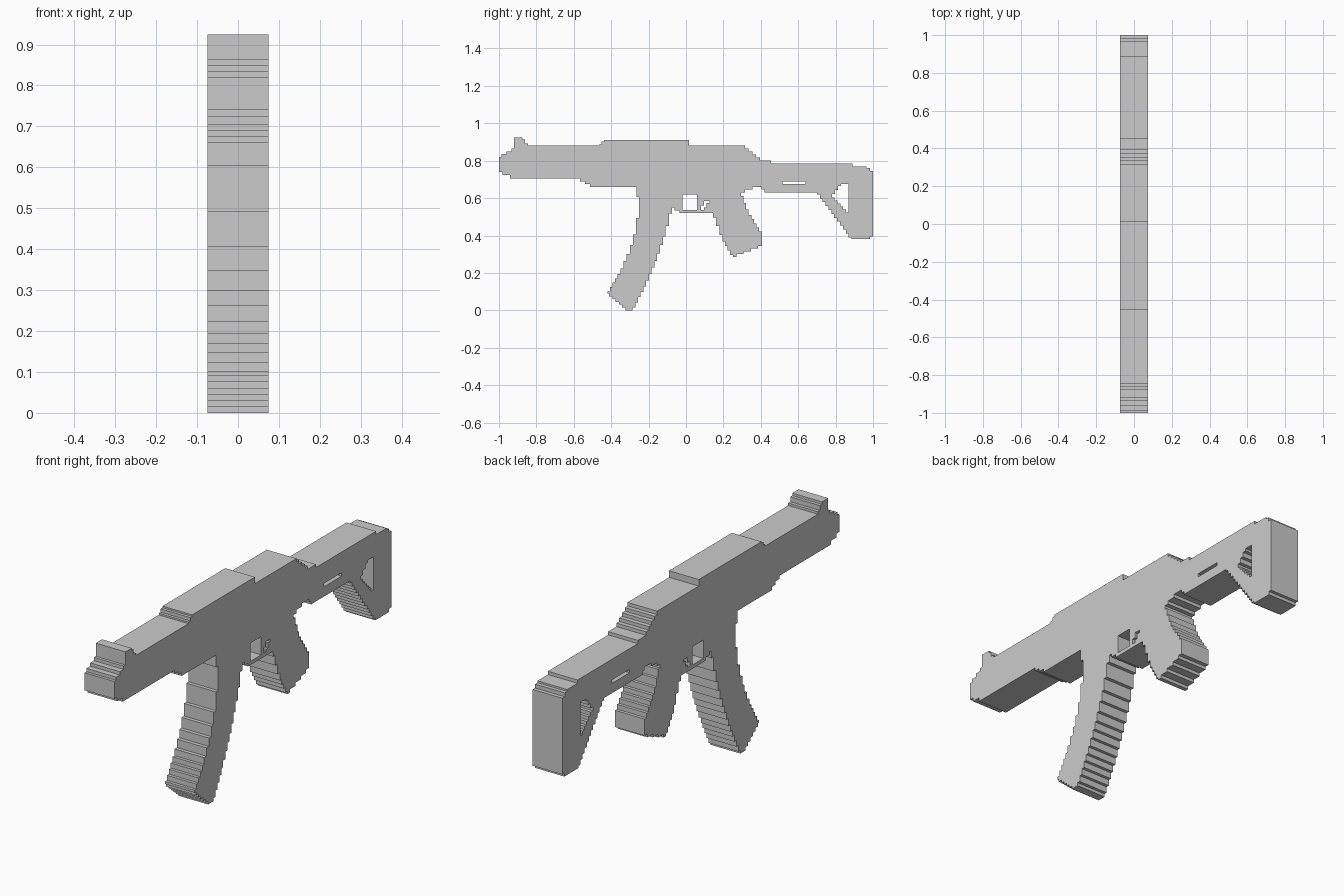
import bpy, bmesh

if "Cube" in bpy.data.objects:
    bpy.data.objects.remove(bpy.data.objects["Cube"])

HALF = 0.075     # half thickness
STEP = 0.0152    # height of one stair step


def pairs(loop):
    return list(zip(loop, loop[1:] + loop[:1]))


def rect(y0, z0, y1, z1):
    return [(y0, z0), (y1, z0), (y1, z1), (y0, z1)]


def bend(a, c, b, n=4):
    """Points of a quadratic curve from a to b, pulled towards c."""
    ts = [i / n for i in range(n + 1)]
    return [tuple((1 - t) ** 2 * a[k] + 2 * t * (1 - t) * c[k] + t * t * b[k]
                  for k in range(2)) for t in ts]


def stepped(points):
    """Closed (y, z) outline with every slope turned into square stairs."""
    out = []
    for a, b in pairs(points):
        out.append(a)
        d = (b[0] - a[0], b[1] - a[1])
        if min(abs(d[0]), abs(d[1])) < 1e-6:
            continue
        major = 0 if abs(d[0]) > abs(d[1]) else 1
        minor = 1 - major
        n = max(1, round(abs(d[minor]) / STEP))
        for i in range(n):
            for k in (i, i + 1):
                p = [0, 0]
                p[major] = a[major] + d[major] * (i + 0.5) / n
                p[minor] = a[minor] + d[minor] * k / n
                out.append(tuple(p))
    return out


def slab(name, outline, *holes):
    """Extrude a stepped outline with holes across x, open at the joints."""
    bm = bmesh.new()
    rims = ([], [])
    for loop in map(stepped, (outline, *holes)):
        sides = [[bm.verts.new((x, y, z)) for y, z in loop] for x in (-HALF, HALF)]
        for side, rim in zip(sides, rims):
            rim += [bm.edges.new(e) for e in pairs(side)]
        left, right = map(pairs, sides)
        for edge, (a, b), (c, d) in zip(pairs(loop), left, right):
            if frozenset(edge) not in joints:
                bm.faces.new((a, b, d, c))
    for rim, nx in zip(rims, (-1, 1)):
        bmesh.ops.triangle_fill(bm, edges=rim, use_beauty=True, normal=(nx, 0, 0))
    bmesh.ops.recalc_face_normals(bm, faces=bm.faces)
    mesh = bpy.data.meshes.new(name)
    bm.to_mesh(mesh)
    bm.free()
    bpy.context.collection.objects.link(bpy.data.objects.new(name, mesh))


# Lines where the receiver meets its neighbours; no wall is built there
front = [(-.465, .66), (-.465, .88)]
rear = [(.455, .785), (.455, .63)]
grip_top = [(.335, .52), (.145, .52)]
well = [(-.075, .55), (-.075, .66), (-.265, .66)]
joints = {frozenset(e) for line in (front, rear, grip_top, well)
          for e in zip(line, line[1:])}

# Barrel with front sight
slab("barrel",
     [(-1, .74), (-1, .82), (-.92, .865), (-.92, .925), (-.875, .925), (-.845, .88)]
     + front[::-1] + [(-.5, .66), (-.58, .705), (-.92, .705)])

# Receiver with the two openings around the trigger
slab("receiver",
     front + [(-.438, .91), (.015, .91), (.015, .88), (.305, .88), (.405, .8), (.455, .8)]
     + rear + [(.42, .63), (.405, .66), (.375, .66), (.295, .63)]
     + grip_top + [(-.02, .52)] + well,
     rect(-.018, .537, .06, .62),
     [(.08, .537), (.095, .537), (.125, .585), (.095, .585)])

# Curved magazine
slab("magazine",
     well[::-1] + bend(well[0], (-.13, .285), (-.285, 0))[1:] + [(-.315, 0)]
     + bend((-.42, .09), (-.265, .32), (-.25, .55)))

# Slanted pistol grip
slab("pistol_grip",
     grip_top[::-1] + [(.405, .41), (.405, .345), (.25, .285), (.195, .38)])

# Shoulder stock with slot and triangular opening
slab("shoulder_stock",
     rear[::-1] + [(.89, .785), (.89, .77), (.965, .77), (1, .735), (1, .41),
                   (.985, .38), (.885, .38), (.7, .63)],
     rect(.515, .675, .64, .69),
     [(.87, .675), (.83, .675), (.78, .61), (.87, .515)])
